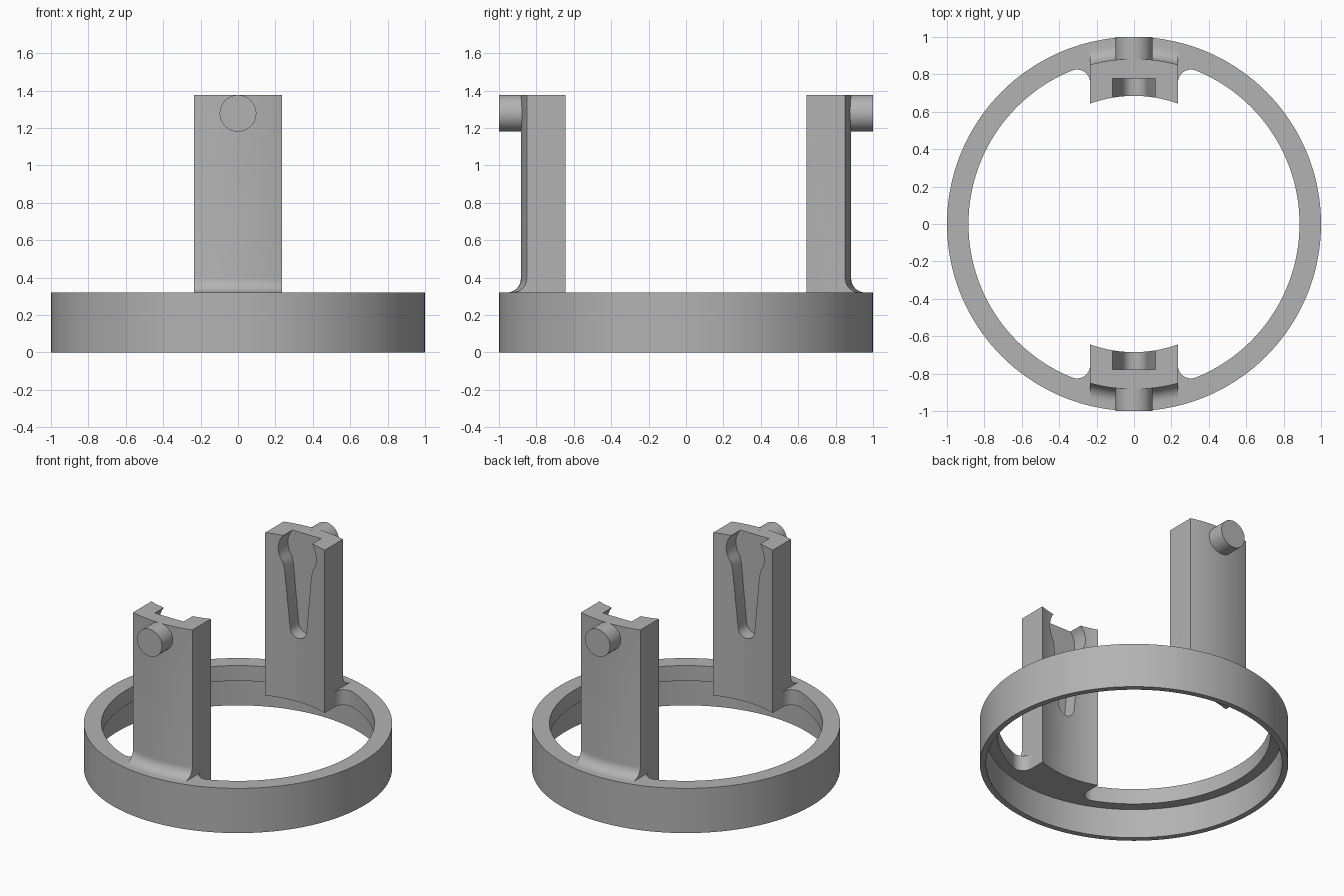
import bpy, bmesh, math

if "Cube" in bpy.data.objects:
    bpy.data.objects.remove(bpy.data.objects["Cube"])

grey = bpy.data.materials.new("plain grey")
grey.diffuse_color = (0.45, 0.45, 0.45, 1)
grey.use_nodes = True
grey.node_tree.nodes["Principled BSDF"].inputs["Base Color"].default_value = grey.diffuse_color

HALF = 0.235                      # half width of a post
R_IN, R_OUT = 0.685, 0.883        # radii of the post's curved faces
LIP_Z, RING_Z, TOP_Z = 0.21, 0.32, 1.375
PIN_Z = 1.278


def make(name, bm):
    bmesh.ops.recalc_face_normals(bm, faces=bm.faces[:])
    mesh = bpy.data.meshes.new(name)
    bm.to_mesh(mesh)
    bm.free()
    mesh.materials.append(grey)
    ob = bpy.data.objects.new(name, mesh)
    bpy.context.collection.objects.link(ob)
    return ob


def loft(name, rows, closed=False):
    """Skin a list of closed sections, capping the ends unless closed."""
    bm = bmesh.new()
    vs = [[bm.verts.new(p) for p in row] for row in rows]
    n = len(rows[0])
    for i in range(len(vs) if closed else len(vs) - 1):
        a, b = vs[i], vs[(i + 1) % len(vs)]
        for j in range(n):
            k = (j + 1) % n
            bm.faces.new((a[j], a[k], b[k], b[j]))
    if not closed:
        bm.faces.new(vs[0])
        bm.faces.new(vs[-1])
    return make(name, bm)


def boolean(ob, other, op):
    m = ob.modifiers.new(op.lower(), 'BOOLEAN')
    m.operation, m.object, m.solver = op, other, 'EXACT'
    bpy.context.view_layer.objects.active = ob
    bpy.ops.object.modifier_apply(modifier=m.name)
    bpy.data.objects.remove(other)


def arc(cx, cy, r, a0, a1, n):
    return [(cx + r * math.cos(math.radians(a0 + (a1 - a0) * i / n)),
             cy + r * math.sin(math.radians(a0 + (a1 - a0) * i / n))) for i in range(n + 1)]


# Ring with a wider bore below an inner lip
section = [(0.96, 0), (1, 0), (1, RING_Z), (0.885, RING_Z), (0.885, LIP_Z), (0.96, LIP_Z)]
SEG = 144
ring = loft("ring", [[(r * math.sin(2 * math.pi * i / SEG), r * math.cos(2 * math.pi * i / SEG), z)
                      for r, z in section] for i in range(SEG)], closed=True)

# Post outline: curved faces, with a concave fillet where it meets the ring
FIL = 0.075
post_section = ([(R_IN, LIP_Z), (R_IN, TOP_Z), (R_OUT, TOP_Z)]
                + arc(R_OUT + FIL, RING_Z + FIL, FIL, 180, 270, 8)
                + [(R_OUT + FIL, RING_Z - 0.03), (0.92, RING_Z - 0.03), (0.92, LIP_Z)])

# Slot outline: round seat at pin height with a tapered tail below
seat = arc(0, PIN_Z, 0.15, -38, 218, 32)
tail = arc(0, 0.73, 0.065, 184, 356, 14)
slot = seat + [(-0.106, 1.14)] + tail + [(0.106, 1.14)]

# Web that rounds the corner between post side and lip
cx = HALF + 0.07
cy = math.sqrt(0.815 ** 2 - cx ** 2)
end = math.degrees(math.atan2(cy, cx))
web_right = [(HALF, 0.72)] + arc(cx, cy, 0.07, 180, end, 12) + [(0.345, 0.86), (0.2, 0.9), (0.2, 0.72)]

for side, label in ((-1, "front"), (1, "back")):
    xs = [HALF * (2 * i / 24 - 1) for i in range(25)]
    post = loft(label + "_post", [[(x, side * math.sqrt(r * r - x * x), z) for r, z in post_section]
                                  for x in xs])
    cutter = loft("slot_cutter", [[(x, side * y, z) for x, z in slot] for y in (0.5, 0.778)])
    boolean(post, cutter, 'DIFFERENCE')
    pin = loft(label + "_pin", [[(x, side * y, z) for x, z in arc(0, PIN_Z, 0.098, 0, 360, 48)[:-1]]
                                for y in (0.84, 1.0)])
    boolean(post, pin, 'UNION')
    boolean(ring, post, 'UNION')
    for sx in (-1, 1):
        web = loft("corner_web", [[(sx * x, side * y, z) for x, y in web_right] for z in (LIP_Z, RING_Z)])
        boolean(ring, web, 'UNION')

ring.name = "ring_with_posts"
bpy.ops.object.select_all(action='DESELECT')
ring.select_set(True)
bpy.context.view_layer.objects.active = ring
bpy.ops.object.shade_smooth_by_angle(angle=math.radians(30))
